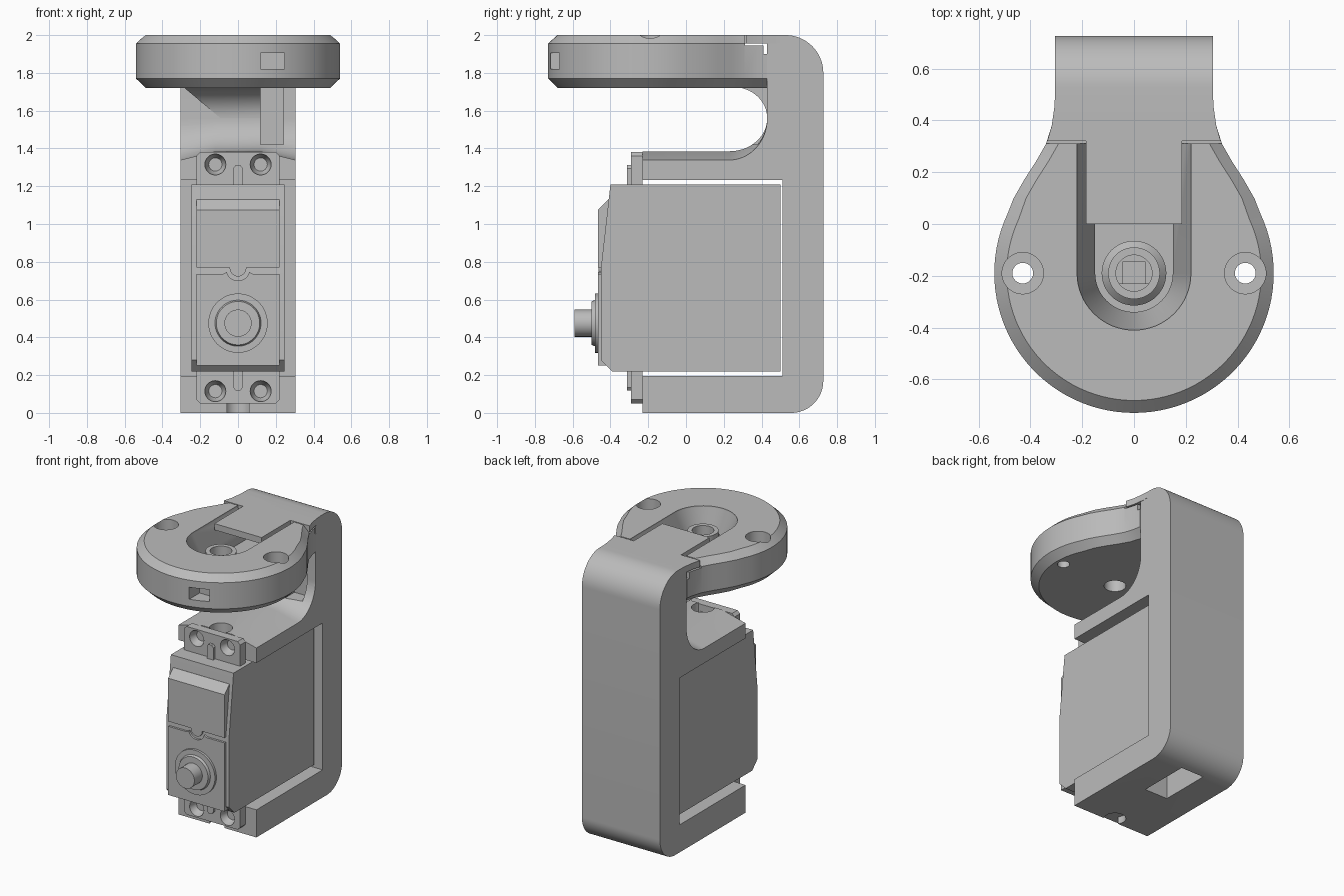
import bpy, bmesh, math
from mathutils import Vector

old = bpy.data.objects.get("Cube")
if old:
    bpy.data.objects.remove(old, do_unlink=True)

grey = bpy.data.materials.new("light_grey")
grey.use_nodes = True
grey.diffuse_color = (0.5, 0.5, 0.5, 1)
grey.node_tree.nodes["Principled BSDF"].inputs["Base Color"].default_value = (0.5, 0.5, 0.5, 1)


# ---- helpers ----
def loft(name, rings):
    """Closed solid through rings of equal length."""
    bm = bmesh.new()
    vs = [[bm.verts.new(p) for p in ring] for ring in rings]
    n = len(vs[0])
    for a, b in zip(vs, vs[1:]):
        for i in range(n):
            j = (i + 1) % n
            bm.faces.new((a[i], a[j], b[j], b[i]))
    bm.faces.new(vs[0])
    bm.faces.new(vs[-1])
    bmesh.ops.recalc_face_normals(bm, faces=bm.faces)
    me = bpy.data.meshes.new(name)
    bm.to_mesh(me)
    bm.free()
    me.materials.append(grey)
    ob = bpy.data.objects.new(name, me)
    bpy.context.collection.objects.link(ob)
    return ob


def place(axis, t, p):
    """Put a 2D point on the plane across an axis at distance t."""
    return {"x": (t, p[0], p[1]), "y": (p[0], t, p[1]), "z": (p[0], p[1], t)}[axis]


def prism(name, axis, pts, a, b):
    return loft(name, [[place(axis, t, p) for p in pts] for t in (a, b)])


def box(name, x, y, z):
    return prism(name, "z", [(x[0], y[0]), (x[1], y[0]), (x[1], y[1]), (x[0], y[1])], *z)


def arc(cx, cy, rx, ry, a0, a1, n=16):
    angles = [math.radians(a0 + (a1 - a0) * i / n) for i in range(n + 1)]
    return [(cx + rx * math.cos(a), cy + ry * math.sin(a)) for a in angles]


def turned(name, axis, c, steps, n=48):
    """Round part: steps are (radius, distance along axis)."""
    return loft(name, [[place(axis, t, p) for p in arc(*c, r, r, 0, 360, n)[:-1]]
                       for r, t in steps])


def boolean(ob, tool, op="DIFFERENCE"):
    mod = ob.modifiers.new("cut", "BOOLEAN")
    mod.operation, mod.solver, mod.object = op, "EXACT", tool
    bpy.context.view_layer.objects.active = ob
    bpy.ops.object.modifier_apply(modifier=mod.name)
    bpy.data.objects.remove(tool, do_unlink=True)


W = 0.305      # half width of the bracket
HUB = (0, -0.19)

# ---- bracket: tall spine with two arms ----
bracket = prism("bracket", "x",
                [(-0.23, 0)] + arc(0.557, 0.17, 0.17, 0.17, -90, 0)
                + arc(0.527, 1.8, 0.2, 0.2, 0, 90) + [(0.43, 2), (0.43, 1.9), (-0.23, 1.9)], -W, W)


def opening(x, zb):
    curve = arc(0.23, 1.56, 0.2, 1.56 - zb, -90, 0)
    return [(x, y, z) for y, z in [(-0.5, zb)] + curve + [(0.43, 1.95), (-0.5, 1.95)]]


boolean(bracket, loft("opening", [opening(x, z) for x, z in
                                  ((-0.32, 1.335), (-0.12, 1.385), (0.12, 1.385), (0.32, 1.335))]))
boolean(bracket, box("pocket", (-1, 1), (-0.5, 0.51), (0.195, 1.233)))
boolean(bracket, box("cable_slot", (-0.09, 0.09), (0.22, 0.58), (-0.1, 0.21)))
boolean(bracket, box("cable_groove", (0.12, 0.24), (0.33, 0.46), (1.42, 1.75)))
boolean(bracket, turned("arm_hole", "z", HUB, [(0.075, 1.3), (0.075, 1.5)]))
boolean(bracket, turned("foot_hole", "z", HUB, [(0.07, -0.1), (0.07, 0.05)]))

# ---- flared cap with its tongue, reaching over the plate ----
half = [(0.185, 0), (0.185, 0.32), (0.335, 0.32), (0.318, 0.38), (0.308, 0.45), (W, 0.5)]
prism("cap_tongue", "z", half + [(-x, y) for x, y in reversed(half)], 1.955, 2)


# ---- round plate with a neck ----
def outline(inset, z):
    neck = [(0.31, 0.43), (0.318, 0.38), (0.34, 0.31), (0.38, 0.24), (0.425, 0.17), (0.465, 0.1)]
    neck = [(x - inset, y) for x, y in neck]
    r = 0.54 - inset
    rim = arc(*HUB, r, r, 25, -205, 64)
    pts = neck + rim + [(-x, y) for x, y in reversed(neck)]
    return [(x, y, z) for x, y in pts]


plate = loft("round_plate", [outline(0.052, 1.72), outline(0, 1.77), outline(0, 1.955), outline(0.048, 2)])


def slot(r, z):
    pts = arc(*HUB, r, r, 180, 360, 32) + [(r, 0.312), (-r, 0.312)]
    return [(x, y, z) for x, y in pts]


boolean(plate, loft("funnel_slot", [slot(0.15, 1.78), slot(0.15, 1.86), slot(0.22, 1.99), slot(0.22, 2.1)]))
boolean(plate, box("cap_gap", (-1, 1), (0.312, 0.6), (1.945, 2.1)))
boolean(plate, box("rear_gap", (-1, 1), (0.41, 0.6), (1.9, 2.1)))
boolean(plate, box("rim_window", (0.12, 0.245), (-1, -0.6), (1.82, 1.905)))
for s in (-1, 1):
    boolean(plate, turned("screw_hole", "z", (s * 0.43, -0.19),
                          [(0.04, 1.6), (0.04, 1.88), (0.08, 1.881), (0.08, 2.1)]))
boolean(plate, turned("hub_hole", "z", HUB, [(0.07, 1.6), (0.07, 2.1)]))

# hub ring standing in the funnel
hub = turned("hub_ring", "z", HUB, [(0.125, 1.77), (0.125, 1.87), (0.1, 1.895), (0.1, 1.93)])
boolean(hub, turned("hub_bore", "z", HUB, [(0.07, 1.7), (0.07, 2)]))
box("hub_pin", (-0.045, 0.045), (-0.235, -0.145), (1.28, 1.33))

# curved gusset under the neck
gusset = prism("neck_gusset", "x",
               arc(0.25, 1.56, 0.18, 0.165, 0, 90) + [(0.44, 1.725), (0.44, 1.56)], -0.29, 0.12)
boolean(gusset, prism("gusset_trim", "y", [(-0.295, 1.73), (-0.08, 1.55), (-0.5, 1.5), (-0.5, 1.73)], 0, 1))

# ---- motor ----
prism("motor_case", "x", [(0.5, 0.22), (0.5, 1.21), (-0.4, 1.21), (-0.45, 0.77),
                          (-0.45, 0.28), (-0.39, 0.22)], -0.245, 0.245)
prism("motor_lid", "x", [(-0.38, 1.13), (-0.41, 1.13), (-0.465, 1.075), (-0.465, 0.77),
                         (-0.38, 0.77)], -0.22, 0.22)
prism("lid_tab", "y", arc(0, 0.772, 0.045, 0.05, 180, 360), -0.463, -0.4)
prism("motor_front_panel", "y", [(0.22, 0.25), (0.22, 0.735), (0.08, 0.735)]
      + arc(0, 0.755, 0.06, 0.055, -10, -170) + [(-0.08, 0.735), (-0.22, 0.735), (-0.22, 0.25)], -0.465, -0.4)
turned("output_shaft", "y", (0, 0.475), [(0.157, -0.44), (0.157, -0.482), (0.122, -0.483),
                                         (0.115, -0.5), (0.072, -0.501), (0.072, -0.59)])

# mounting flanges, mirrored about the motor's mid height
MID = 0.715
for name, s in (("upper", 1), ("lower", -1)):
    def zz(d):
        return MID + s * d
    flange = prism(name + "_flange", "y", [(-0.22, zz(0.48)), (-0.22, zz(0.645)), (-0.2, zz(0.665)),
                                           (0.2, zz(0.665)), (0.22, zz(0.645)), (0.22, zz(0.48))],
                   -0.29, -0.229)
    for x in (-0.12, 0.12):
        boolean(flange, turned("screw_seat", "y", (x, zz(0.6)), [(0.058, -0.35), (0.055, -0.28), (0.035, -0.24)]))
    prism(name + "_flange_rib", "y", [(-0.025, zz(0.48)), (-0.025, zz(0.58)), (-0.012, zz(0.597)),
                                      (0.012, zz(0.597)), (0.025, zz(0.58)), (0.025, zz(0.48))], -0.312, -0.28)

# smooth curved faces, keep edges crisp
for ob in bpy.context.collection.objects:
    if ob.type == "MESH" and grey.name in ob.data.materials:
        bpy.ops.object.select_all(action="DESELECT")
        ob.select_set(True)
        bpy.context.view_layer.objects.active = ob
        bpy.ops.object.shade_smooth_by_angle(angle=math.radians(30))
